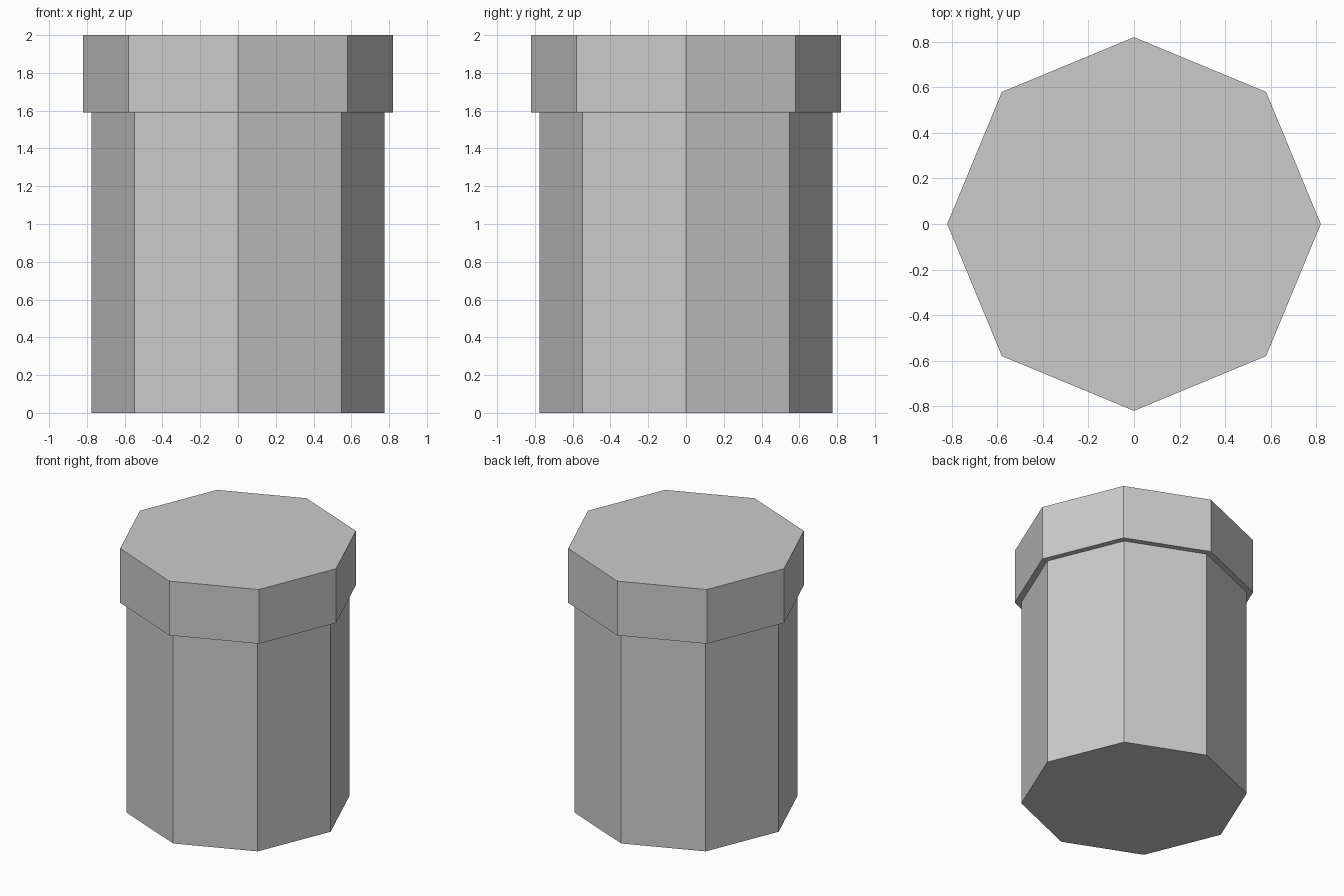
import bpy

cube = bpy.data.objects.get("Cube")
if cube:
    bpy.data.objects.remove(cube, do_unlink=True)

# Single plain grey for the whole model
grey = bpy.data.materials.new("light_grey")
grey.use_nodes = True
colour = (0.6, 0.6, 0.6, 1.0)
grey.diffuse_color = colour
grey.node_tree.nodes["Principled BSDF"].inputs["Base Color"].default_value = colour


def octagonal_prism(name, radius, bottom, top):
    """Flat-shaded eight-sided prism with its corners on the x and y axes."""
    bpy.ops.mesh.primitive_cylinder_add(
        vertices=8, radius=radius, depth=top - bottom,
        location=(0, 0, (bottom + top) / 2))
    part = bpy.context.object
    part.name = part.data.name = name
    part.data.materials.append(grey)
    return part


# Tall body with a slightly wider cap resting on it
octagonal_prism("body", 0.775, 0.0, 1.59)
octagonal_prism("cap", 0.82, 1.59, 2.0)
